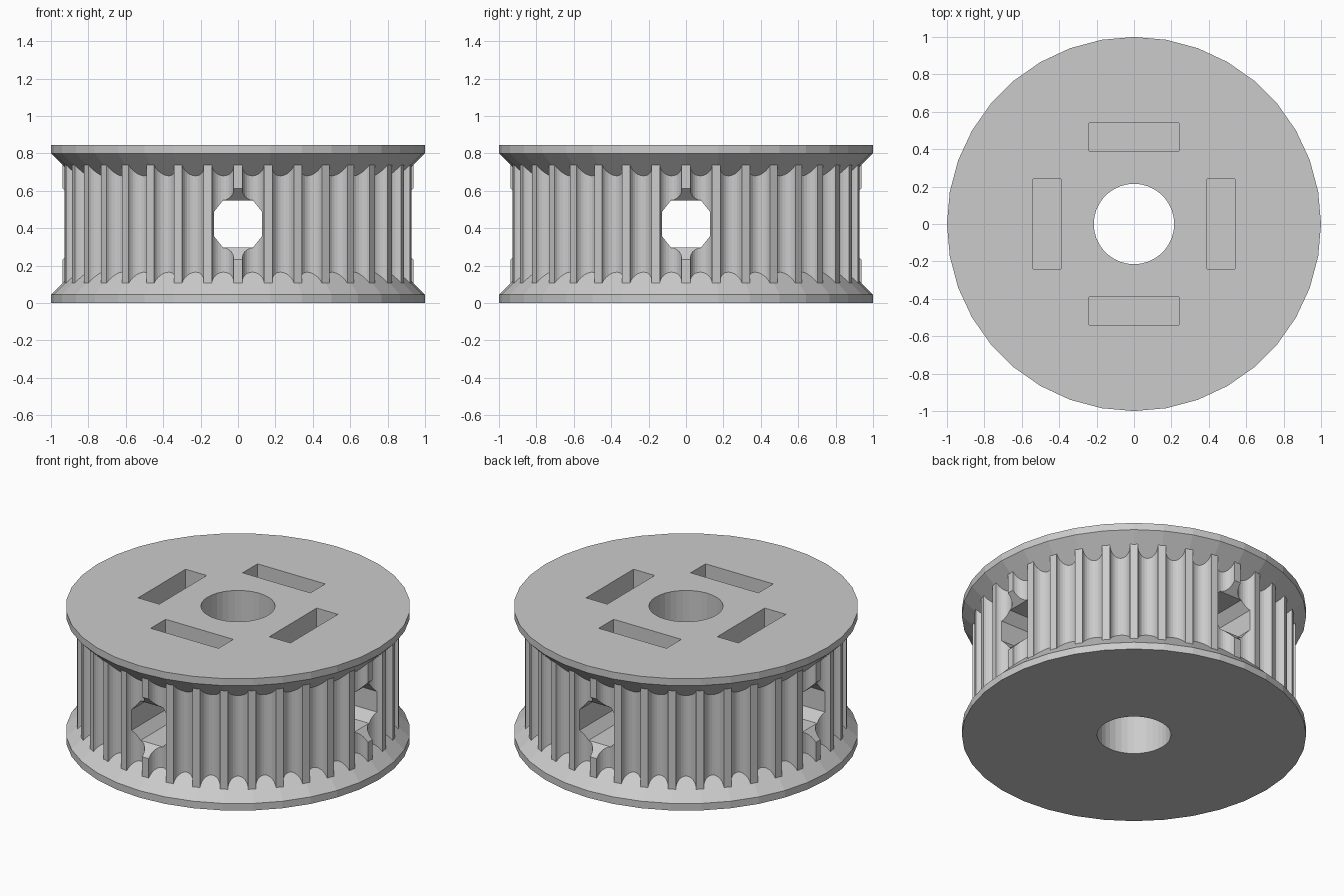
import bpy, bmesh, math
from mathutils import Matrix, Vector

if "Cube" in bpy.data.objects:
    bpy.data.objects.remove(bpy.data.objects["Cube"], do_unlink=True)

HEIGHT = 0.845
MID = HEIGHT / 2
TEETH = 36
TOOTH_R = 0.936
GROOVE_R = 0.059

grey = bpy.data.materials.new("plain_grey")
grey.use_nodes = True
grey.diffuse_color = (0.6, 0.6, 0.6, 1)
grey.node_tree.nodes["Principled BSDF"].inputs["Base Color"].default_value = (0.6, 0.6, 0.6, 1)


def make_object(name, bm):
    bmesh.ops.recalc_face_normals(bm, faces=bm.faces)
    mesh = bpy.data.meshes.new(name)
    bm.to_mesh(mesh)
    bm.free()
    mesh.materials.append(grey)
    obj = bpy.data.objects.new(name, mesh)
    bpy.context.collection.objects.link(obj)
    return obj


def loft(name, loops):
    """Solid through a series of matching closed loops, capped at both ends."""
    bm = bmesh.new()
    rings = [[bm.verts.new(p) for p in loop] for loop in loops]
    n = len(rings[0])
    for a, b in zip(rings, rings[1:]):
        for i in range(n):
            j = (i + 1) % n
            bm.faces.new((a[i], a[j], b[j], b[i]))
    bm.faces.new(rings[0])
    bm.faces.new(rings[-1])
    return make_object(name, bm)


def circle(radius, z, sides=36):
    step = math.tau / sides
    return [(radius * math.cos(i * step), radius * math.sin(i * step), z) for i in range(sides)]


def box_loop(x, y0, y1, z):
    return [(-x, y0, z), (x, y0, z), (x, y1, z), (-x, y1, z)]


def combine(target, other, operation):
    mod = target.modifiers.new(operation.title(), "BOOLEAN")
    mod.operation = operation
    mod.solver = "EXACT"
    mod.object = other
    bpy.context.view_layer.objects.active = target
    bpy.ops.object.modifier_apply(modifier=mod.name)
    bpy.data.objects.remove(other, do_unlink=True)


def turned(obj, quarter):
    obj.data.transform(Matrix.Rotation(quarter * math.pi / 2, 4, "Z"))
    return obj


# Toothed drum: round grooves between narrow flat-topped teeth
outline = []
ARC = 12
for t in range(TEETH):
    angle = (t + 0.5) * math.tau / TEETH
    out = Vector((math.cos(angle), math.sin(angle)))
    side = Vector((-out.y, out.x))
    for k in range(ARC + 1):
        a = math.pi * k / ARC
        p = out * (TOOTH_R * math.cos(math.pi / TEETH) + 0.003 - GROOVE_R * math.sin(a))
        p -= side * GROOVE_R * math.cos(a)
        outline.append(p)
pulley = loft("toothed_pulley", [[(p.x, p.y, z) for p in outline]
                                 for z in (0.02, HEIGHT - 0.02)])

# Flanges with bevelled inner sides
for upper in (False, True):
    rings = [(1, 0), (1, 0.045), (0.85, 0.195)]
    flange = loft("flange", [circle(r, HEIGHT - z if upper else z) for r, z in rings])
    combine(pulley, flange, "UNION")

# Shaft bore
combine(pulley, loft("bore_cutter", [circle(0.215, -0.2), circle(0.215, 1.1)]), "DIFFERENCE")

# Radial screw holes with eight sides
corner = [(0.08, 0.126), (0.128, 0.066)]
quad = corner + [(x, -z) for x, z in reversed(corner)]
octagon = quad + [(-x, -z) for x, z in quad]
for q in range(2):
    cutter = loft("screw_hole_cutter", [[(x, y, MID + z) for x, z in octagon] for y in (-1.2, 1.2)])
    combine(pulley, turned(cutter, q), "DIFFERENCE")

for q in range(4):
    # Nut slot open at the top
    slot = loft("nut_slot_cutter", [box_loop(0.24, -0.54, -0.39, z) for z in (0.185, 1.1)])
    combine(pulley, turned(slot, q), "DIFFERENCE")
    # Sloped relief that trims the tooth in front of each screw hole
    relief = loft("relief_cutter", [[(-0.08, -y, MID - h), (0.08, -y, MID - h),
                                     (0.08, -y, MID + h), (-0.08, -y, MID + h)]
                                    for y, h in ((0.8, 0.054), (1.0, 0.254))])
    combine(pulley, turned(relief, q), "DIFFERENCE")

for face in pulley.data.polygons:
    face.use_smooth = False
    face.material_index = 0
